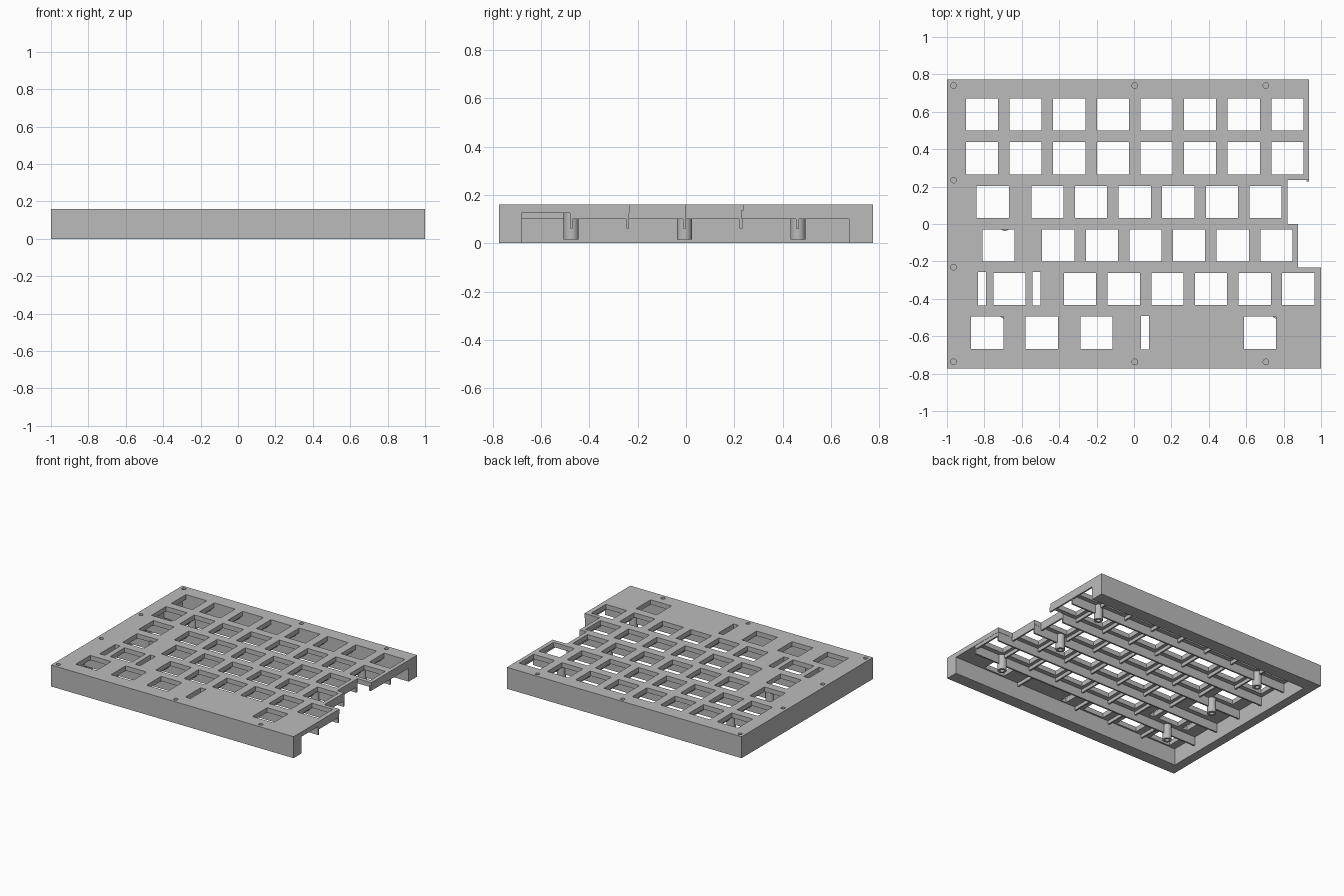
import bpy, bmesh
from mathutils import Matrix

cube = bpy.data.objects.get("Cube")
if cube:
    bpy.data.objects.remove(cube)

PITCH, KEY = 0.2333, 0.172
TOP, CEIL, RIB = 0.16, 0.125, 0.012
LEFT, FRONT, BACK = -0.93, -0.68, 0.675

grey = bpy.data.materials.new("plain_grey")
grey.use_nodes = True
grey.diffuse_color = (0.5, 0.5, 0.5, 1)
grey.node_tree.nodes["Principled BSDF"].inputs["Base Color"].default_value = grey.diffuse_color


def add_box(bm, x0, x1, y0, y1, z0, z1):
    m = Matrix.Translation(((x0 + x1) / 2, (y0 + y1) / 2, (z0 + z1) / 2))
    bmesh.ops.create_cube(bm, size=1, matrix=m @ Matrix.Diagonal((x1 - x0, y1 - y0, z1 - z0, 1)))


def add_cylinder(bm, x, y, r, z0, z1):
    bmesh.ops.create_cone(bm, cap_ends=True, segments=24, radius1=r, radius2=r, depth=z1 - z0,
                          matrix=Matrix.Translation((x, y, (z0 + z1) / 2)))


def make(name, bm):
    bmesh.ops.recalc_face_normals(bm, faces=bm.faces)
    mesh = bpy.data.meshes.new(name)
    bm.to_mesh(mesh)
    bm.free()
    mesh.materials.append(grey)
    obj = bpy.data.objects.new(name, mesh)
    bpy.context.collection.objects.link(obj)
    return obj


def cut(obj, cutter):
    mod = obj.modifiers.new(cutter.name, "BOOLEAN")
    mod.operation, mod.solver, mod.object = "DIFFERENCE", "EXACT", cutter
    cutter.hide_render = True
    bpy.context.view_layer.objects.active = obj
    bpy.ops.object.modifier_apply(modifier=mod.name)
    bpy.data.objects.remove(cutter)


def run(start, count):
    return [start + i * PITCH for i in range(count)]


# Key centres, rib positions and right edge for each row, back to front
rows = [
    (run(-0.813, 8), run(-0.697, 7), 0.935),
    (run(-0.813, 8), run(-0.697, 7), 0.935),
    ([-0.755] + run(-0.463, 6), run(-0.58, 6), 0.82),
    ([-0.725] + run(-0.405, 6), run(-0.522, 6), 0.877),
    ([-0.665] + run(-0.288, 6), run(-0.405, 6), 0.998),
    ([-0.785, -0.493, -0.2, 0.673], [-0.638, -0.347, -0.055, 0.45], 0.998),
]

# Case: stepped outline, extruded
outline = [(-1, -0.773), (1, -0.773), (1, -0.233), (0.877, -0.233), (0.877, 0), (0.82, 0),
           (0.82, 0.235), (0.935, 0.235), (0.935, 0.773), (-1, 0.773)]
bm = bmesh.new()
face = bm.faces.new([bm.verts.new((x, y, 0)) for x, y in outline])
ext = bmesh.ops.extrude_face_region(bm, geom=[face])
bmesh.ops.translate(bm, vec=(0, 0, TOP), verts=[v for v in ext["geom"] if isinstance(v, bmesh.types.BMVert)])
case = make("case", bm)

# Underside cavity, open on the right
bm = bmesh.new()
add_box(bm, LEFT, 1.2, FRONT, BACK, -0.1, CEIL)
cut(case, make("cavity_cutter", bm))

# Key openings, stabiliser slots and blind screw holes
bm = bmesh.new()
for i, (keys, _, _) in enumerate(rows):
    y = 0.585 - i * PITCH
    for x in keys:
        add_box(bm, x - KEY / 2, x + KEY / 2, y - KEY / 2, y + KEY / 2, 0.11, 0.2)
for x, y in [(-0.812, -0.347), (-0.521, -0.347), (0.058, -0.582)]:
    add_box(bm, x - 0.021, x + 0.021, y - 0.09, y + 0.09, 0.11, 0.2)
for x, y in [(-0.965, 0.235), (-0.965, -0.231)] + [(x, y) for x in (-0.965, 0.004, 0.705) for y in (-0.737, 0.74)]:
    add_cylinder(bm, x, y, 0.015, 0.04, 0.2)
cut(case, make("opening_cutter", bm))

# Long ribs between rows
bm = bmesh.new()
for i, end in enumerate((0.935, 0.82, 0.877, 0.998, 0.998)):
    y = 0.461 - i * 0.234
    add_box(bm, LEFT - 0.01, end, y - RIB / 2, y + RIB / 2, 0.06, CEIL + 0.01)
make("long_ribs", bm)

# Short ribs between neighbouring keys and along the open edge
bm = bmesh.new()
for i, (_, ribs, end) in enumerate(rows):
    y1 = min(0.695 - i * PITCH, BACK)
    y0 = max(0.461 - i * 0.234, FRONT)
    ends = [end - RIB / 2] if i < 5 else []
    for x in ribs + ends:
        add_box(bm, x - RIB / 2, x + RIB / 2, y0, y1, 0.1, CEIL + 0.01)
make("short_ribs", bm)

# Screw posts with blind holes
places = [(-0.697, 0.463), (0.703, 0.463), (-0.69, -0.006), (0.645, -0.006), (-0.69, -0.475), (0.765, -0.475)]
bm, holes = bmesh.new(), bmesh.new()
for x, y in places:
    add_cylinder(bm, x, y, 0.031, 0.015, CEIL + 0.01)
    add_cylinder(holes, x, y, 0.015, -0.1, 0.1)
posts = make("screw_posts", bm)
cut(posts, make("post_hole_cutter", holes))
for p in posts.data.polygons:
    p.use_smooth = abs(p.normal.z) < 0.5
bpy.context.view_layer.objects.active = posts
posts.select_set(True)
bpy.ops.object.shade_smooth_by_angle()
